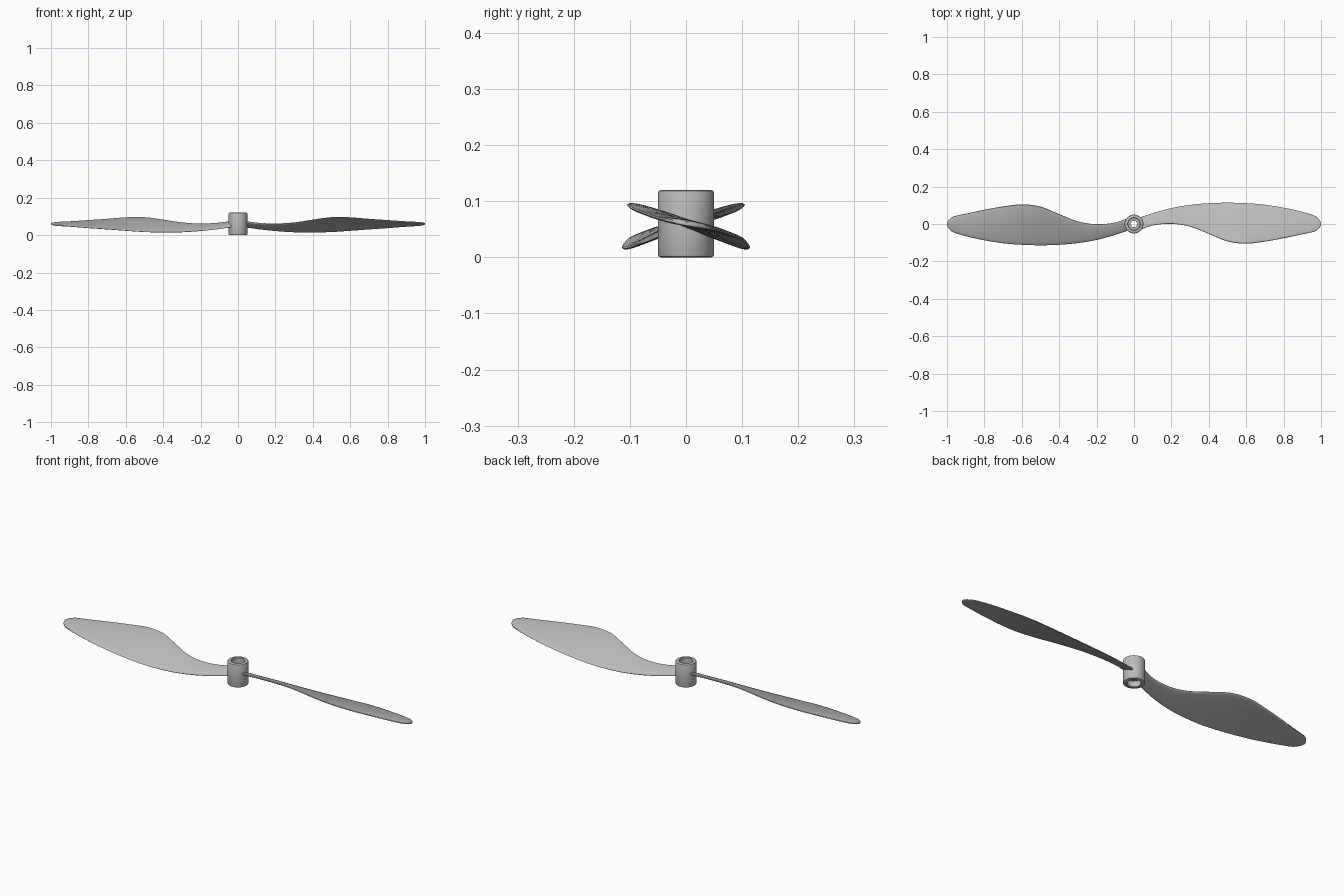
import bpy, bmesh, math

cube = bpy.data.objects.get("Cube")
if cube:
    bpy.data.objects.remove(cube, do_unlink=True)

# One plain grey plastic
grey = bpy.data.materials.new("grey_plastic")
grey.use_nodes = True
color = (0.5, 0.5, 0.5, 1)
grey.diffuse_color = color
grey.node_tree.nodes["Principled BSDF"].inputs["Base Color"].default_value = color


def skin(name, rings, wrap=False, angle=35):
    """Join rings of points with quads; cap the ends or close the loop."""
    bm = bmesh.new()
    loops = [[bm.verts.new(p) for p in ring] for ring in rings]
    n = len(loops[0])
    pairs = list(zip(loops, loops[1:])) + ([(loops[-1], loops[0])] if wrap else [])
    for a, b in pairs:
        for i in range(n):
            j = (i + 1) % n
            bm.faces.new((a[i], a[j], b[j], b[i]))
    if not wrap:
        bm.faces.new(loops[0])
        bm.faces.new(loops[-1])
    bmesh.ops.recalc_face_normals(bm, faces=bm.faces)
    mesh = bpy.data.meshes.new(name)
    bm.to_mesh(mesh)
    bm.free()
    mesh.materials.append(grey)
    obj = bpy.data.objects.new(name, mesh)
    bpy.context.collection.objects.link(obj)
    bpy.ops.object.select_all(action="DESELECT")
    obj.select_set(True)
    bpy.context.view_layer.objects.active = obj
    bpy.ops.object.shade_smooth_by_angle(angle=math.radians(angle))
    return obj


def spline(stations, x):
    """Smooth (Hermite) interpolation of the station rows at x."""
    last = len(stations) - 1
    k = max(i for i in range(last) if stations[i][0] <= x)
    p, q = stations[k], stations[k + 1]
    before, after = stations[max(k - 1, 0)], stations[min(k + 2, last)]
    h = q[0] - p[0]
    t = (x - p[0]) / h
    out = []
    for c in range(1, len(p)):
        m0 = (q[c] - before[c]) / (q[0] - before[0]) * h
        m1 = (after[c] - p[c]) / (after[0] - p[0]) * h
        out.append((2*t**3 - 3*t*t + 1) * p[c] + (t**3 - 2*t*t + t) * m0
                   + (3*t*t - 2*t**3) * q[c] + (t**3 - t*t) * m1)
    return out


# Blade stations: x, front edge y, back edge y, slope, thickness
STATIONS = [
    (0.036, -0.03, 0.036, 0.4, 0.016),
    (0.1, -0.008, 0.058, 0.42, 0.015),
    (0.2, 0.001, 0.085, 0.42, 0.014),
    (0.3, -0.014, 0.102, 0.42, 0.013),
    (0.4, -0.053, 0.111, 0.4, 0.012),
    (0.5, -0.093, 0.114, 0.37, 0.012),
    (0.6, -0.105, 0.111, 0.32, 0.012),
    (0.7, -0.094, 0.103, 0.27, 0.012),
    (0.8, -0.076, 0.087, 0.24, 0.012),
    (0.9, -0.055, 0.065, 0.2, 0.012),
    (1.0, -0.034, 0.035, 0.18, 0.012),
]
TIP = 0.955


def section(x):
    """Rounded, slightly cambered blade section at x."""
    front, back, slope, thick = spline(STATIONS, x)
    mid, half = (front + back) / 2, (back - front) / 2
    if x > TIP:
        half *= max(0.06, math.sqrt(max(0, 1 - ((x - TIP) / (1 - TIP)) ** 2)))
        thick *= 1 - 0.4 * ((x - TIP) / (1 - TIP)) ** 4
    ring = []
    for i in range(28):
        a = math.tau * i / 28
        u, s = math.cos(a), math.sin(a)
        y = mid + half * u
        lift = math.copysign(abs(s) ** 0.6, s) * thick / 2
        ring.append((x, y, 0.06 - slope * y + lift + 0.03 * half * (1 - u * u)))
    return ring


xs = [0.036 + (TIP - 0.036) * i / 44 for i in range(45)]
xs += [TIP + (1 - TIP) * math.sin(math.pi / 2 * i / 10) for i in range(1, 11)]
for name, turn in (("left_blade", 0), ("right_blade", math.pi)):
    blade = skin(name, [section(x) for x in xs])
    blade.rotation_euler.z = turn

# Hub: rounded tube with a recess at each end and a hexagonal shaft hole
HALF = [(0.019, 0.06, True), (0.019, 0.03, True), (0.032, 0.03, False),
        (0.032, 0.002, False), (0.034, 0, False), (0.045, 0, False),
        (0.0485, 0.0015, False), (0.05, 0.005, False)]
profile = HALF + [(r, 0.12 - z, h) for r, z, h in reversed(HALF[1:])]


def hub_ring(r, z, hexed):
    ring = []
    for i in range(48):
        a = math.tau * i / 48
        k = 1
        if hexed:
            k = math.cos(math.pi / 6) / math.cos(a % (math.pi / 3) - math.pi / 6)
        ring.append((r * k * math.cos(a), r * k * math.sin(a), z))
    return ring


skin("hub", [hub_ring(*p) for p in profile], wrap=True)
